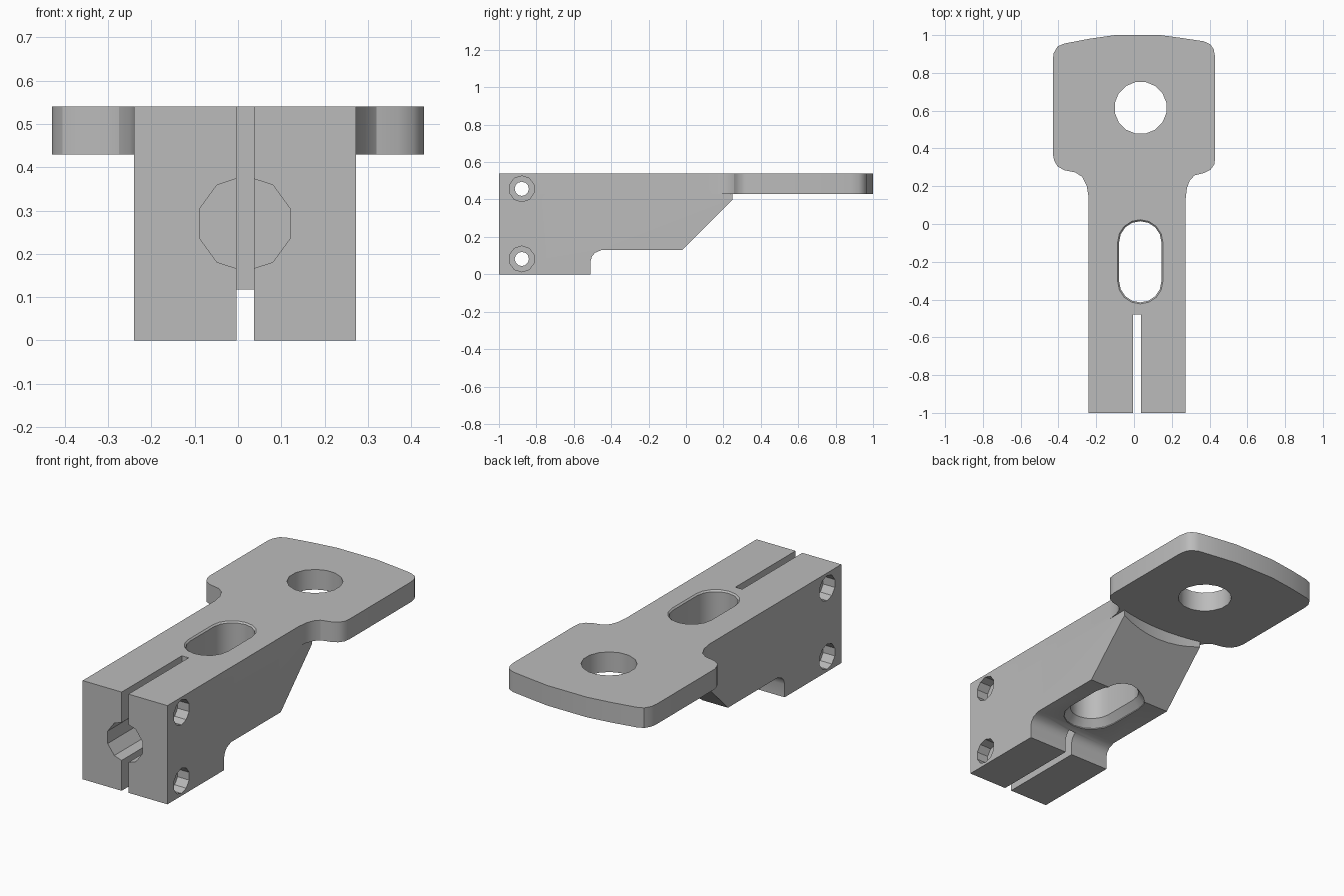
import bpy, bmesh
from math import sin, cos, pi, radians
from mathutils import Vector

cube = bpy.data.objects.get("Cube")
if cube:
    bpy.data.objects.remove(cube, do_unlink=True)

grey = bpy.data.materials.new("light_grey")
grey.use_nodes = True
grey.diffuse_color = (0.5, 0.5, 0.5, 1)
grey.node_tree.nodes["Principled BSDF"].inputs["Base Color"].default_value = (0.5, 0.5, 0.5, 1)


def loft(name, rings):
    """Solid skinned through rings of matching points, capped at both ends."""
    bm = bmesh.new()
    loops = [[bm.verts.new(p) for p in ring] for ring in rings]
    bm.faces.new(loops[0])
    bm.faces.new(loops[-1])
    for a, b in zip(loops, loops[1:]):
        for i in range(len(a)):
            j = (i + 1) % len(a)
            bm.faces.new((a[i], a[j], b[j], b[i]))
    bmesh.ops.recalc_face_normals(bm, faces=bm.faces)
    mesh = bpy.data.meshes.new(name)
    bm.to_mesh(mesh)
    bm.free()
    mesh.materials.append(grey)
    ob = bpy.data.objects.new(name, mesh)
    bpy.context.collection.objects.link(ob)
    return ob


def prism(name, pts, lo, hi, axis):
    """Extrude a 2D outline along an axis."""
    place = {"X": lambda p, d: (d, p[0], p[1]),
             "Y": lambda p, d: (p[0], d, p[1]),
             "Z": lambda p, d: (p[0], p[1], d)}[axis]
    return loft(name, [[place(p, d) for p in pts] for d in (lo, hi)])


def circle(cx, cy, r, n, start=0.0):
    return [(cx + r * cos(start + 2 * pi * i / n), cy + r * sin(start + 2 * pi * i / n))
            for i in range(n)]


def stadium(r, z, n=8):
    """Long rounded slot outline at height z."""
    pts = []
    for cy, start in ((-0.097, 0), (-0.303, pi)):
        for i in range(n + 1):
            t = start + pi * i / n
            pts.append((0.033 + r * cos(t), cy + r * sin(t), z))
    return pts


def combine(target, other, operation):
    mod = target.modifiers.new(operation.title(), "BOOLEAN")
    mod.operation = operation
    mod.solver = "EXACT"
    mod.object = other
    bpy.context.view_layer.objects.active = target
    bpy.ops.object.modifier_apply(modifier=mod.name)
    bpy.data.objects.remove(other, do_unlink=True)


LEFT, RIGHT = -0.24, 0.273
PLATE_Z, TOP = 0.43, 0.54

# Clamp block with stepped underside and sloping rear
side = [(-1, 0), (-0.51, 0), (-0.51, 0.07), (-0.503, 0.095), (-0.487, 0.115),
        (-0.45, 0.13), (-0.02, 0.13), (0.25, 0.40), (0.25, 0.45), (-1, 0.45)]
bracket = prism("clamp_bracket", side, LEFT, RIGHT, "X")
combine(bracket, prism("rear_scoop", circle(0.017, 1.215, 1.0, 96), -0.1, 0.6, "Z"), "DIFFERENCE")

# Top slab flaring into the mounting plate
plan = [(LEFT, -1), (RIGHT, -1), (RIGHT, 0.13), (0.28, 0.19), (0.295, 0.23), (0.32, 0.257),
        (0.37, 0.27), (0.405, 0.287), (0.425, 0.315), (0.43, 0.35), (0.43, 0.88), (0.422, 0.925),
        (0.405, 0.95), (0.37, 0.967), (0.25, 0.985), (0.14, 1), (-0.1, 1), (-0.24, 0.98),
        (-0.37, 0.955), (-0.405, 0.94), (-0.425, 0.905), (-0.43, 0.87), (-0.43, 0.37),
        (-0.422, 0.335), (-0.405, 0.305), (-0.37, 0.285), (-0.31, 0.273), (-0.275, 0.25),
        (-0.25, 0.20)]
plan.append((LEFT, 0.14))
combine(bracket, prism("mounting_plate", plan, PLATE_Z, TOP, "Z"), "UNION")

# Round hole in the plate
combine(bracket, prism("plate_hole", circle(0.035, 0.615, 0.139, 16, pi / 16), 0.3, 0.7, "Z"),
        "DIFFERENCE")

# Long slot, chamfered above and below
slot = loft("long_slot", [stadium(r, z) for r, z in
                          ((0.145, 0.05), (0.145, 0.135), (0.112, 0.175),
                           (0.112, TOP - 0.008), (0.125, TOP + 0.005))])
combine(bracket, slot, "DIFFERENCE")

# Front bore and clamping split
combine(bracket, prism("front_bore", circle(0.016, 0.27, 0.11, 10, pi / 2), -1.1, -0.52, "Y"),
        "DIFFERENCE")
split = [(-0.004, -1.1), (0.037, -1.1), (0.037, -0.48), (-0.004, -0.48)]
combine(bracket, prism("clamp_split", split, -0.1, 0.7, "Z"), "DIFFERENCE")

# Cross bolts, counterbored on both sides
for z in (0.082, 0.457):
    combine(bracket, prism("bolt_hole", circle(-0.878, z, 0.038, 12), -0.5, 0.5, "X"), "DIFFERENCE")
    for lo, hi in ((-0.5, LEFT + 0.07), (RIGHT - 0.07, 0.5)):
        combine(bracket, prism("counterbore", circle(-0.878, z, 0.069, 10, pi / 10), lo, hi, "X"),
                "DIFFERENCE")

# Smooth the fillets, keep machined edges sharp
bpy.ops.object.select_all(action="DESELECT")
bracket.select_set(True)
bpy.context.view_layer.objects.active = bracket
bpy.ops.object.shade_smooth_by_angle(angle=radians(30))
